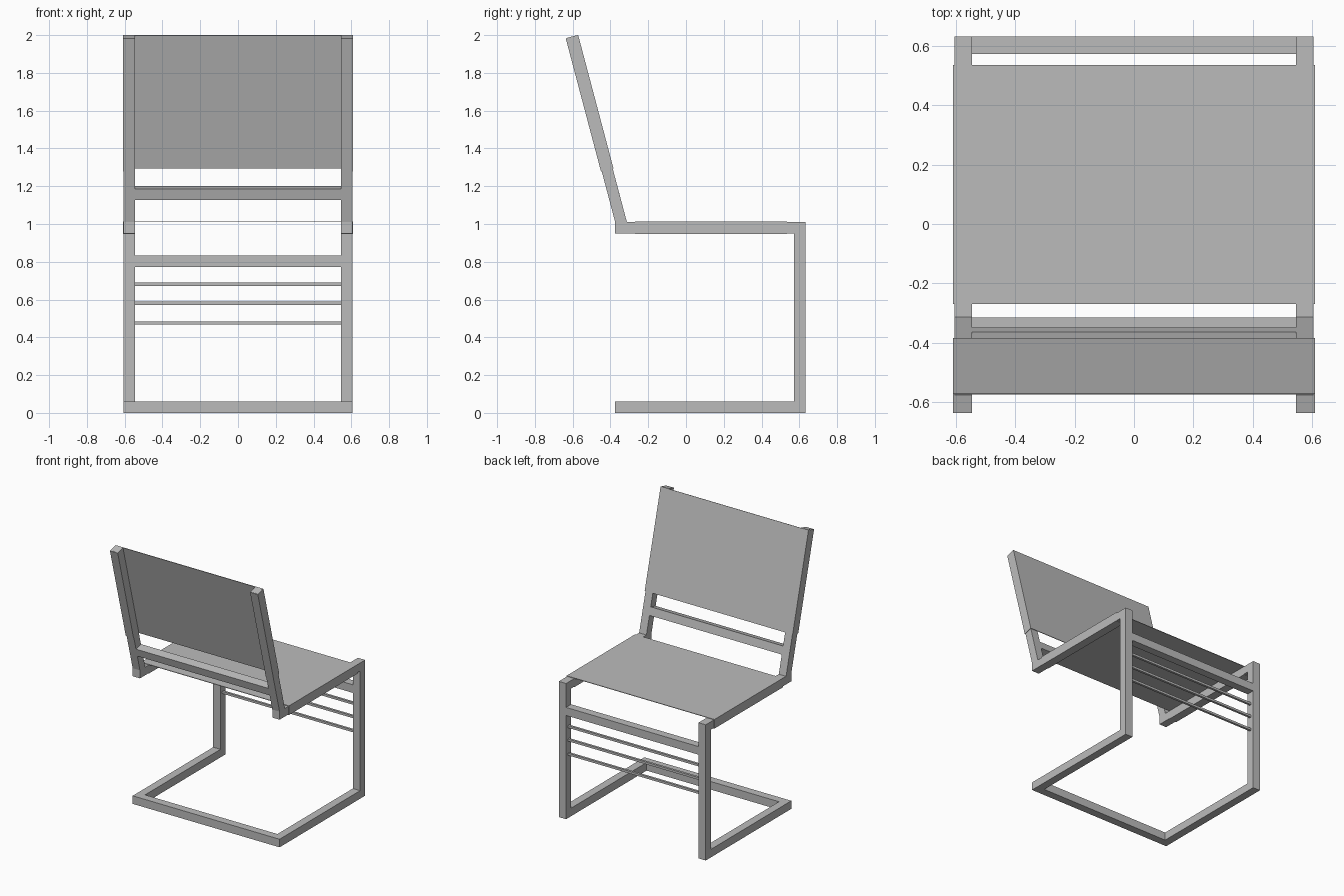
import bpy, bmesh, math
from mathutils import Vector

cube = bpy.data.objects.get("Cube")
if cube:
    bpy.data.objects.remove(cube, do_unlink=True)

grey = bpy.data.materials.new("plain grey")
grey.use_nodes = True
grey.diffuse_color = (0.5, 0.5, 0.5, 1)
grey.node_tree.nodes["Principled BSDF"].inputs["Base Color"].default_value = (0.5, 0.5, 0.5, 1)

X, Y, Z = Vector((1, 0, 0)), Vector((0, 1, 0)), Vector((0, 0, 1))
W = 0.06                 # bar thickness
OUT = 0.605              # outer half width of the frame
INN = OUT - W
BACK, FRONT = -0.375, 0.632
SEAT = 0.95              # underside of the seat rails
LEAN = math.radians(14.83)
UP = Vector((0, -math.sin(LEAN), math.cos(LEAN)))    # along the back posts
FACE = Vector((0, math.cos(LEAN), math.sin(LEAN)))   # towards the sitter
TOP = Vector((0, -0.575, 2.0)) - FACE * W            # rear top edge of the posts


def prism(name, profile, origin, u, v, along):
    """Extrude a flat profile, drawn on axes u and v, by the vector along."""
    bm = bmesh.new()
    face = bm.faces.new([bm.verts.new(origin + u * a + v * b) for a, b in profile])
    ext = bmesh.ops.extrude_face_region(bm, geom=[face])
    moved = [g for g in ext["geom"] if isinstance(g, bmesh.types.BMVert)]
    bmesh.ops.translate(bm, verts=moved, vec=along)
    bmesh.ops.recalc_face_normals(bm, faces=bm.faces)
    mesh = bpy.data.meshes.new(name)
    bm.to_mesh(mesh)
    bm.free()
    mesh.materials.append(grey)
    obj = bpy.data.objects.new(name, mesh)
    bpy.context.collection.objects.link(obj)
    return obj


def rect(a0, a1, b0, b1):
    return [(a0, b0), (a1, b0), (a1, b1), (a0, b1)]


def cross_bar(name, y, z, size, half=INN):
    prism(name, rect(y, y + size, z, z + size), X * -half, Y, Z, X * 2 * half)


# Side frames: floor runner, front leg and seat rail in one bent bar, plus back post
side_profile = [(BACK, 0), (FRONT, 0), (FRONT, SEAT + W), (BACK, SEAT + W),
                (BACK, SEAT), (FRONT - W, SEAT), (FRONT - W, W), (BACK, W)]
post_profile = [(BACK, SEAT + W), (-0.313, SEAT + W), (-0.575, 2.0), (TOP.y, TOP.z)]
for side, x in (("right", -OUT), ("left", INN)):
    prism(side + "_side_frame", side_profile, X * x, Y, Z, X * W)
    prism(side + "_back_post", post_profile, X * x, Y, Z, X * W)

# Cross bars
cross_bar("floor_back_bar", BACK, 0, W)
cross_bar("front_leg_bar", FRONT - W, 0.772, W)
prism("lower_back_bar", rect(-INN, INN, 0, W), TOP - UP * 0.887, X, FACE, UP * W)

# Thin rods between the front legs
for i, z in enumerate((0.672, 0.572, 0.467)):
    cross_bar("front_rod_%d" % (i + 1), FRONT - W / 2 - 0.009, z, 0.017)

# Fabric slings: a taut sheet wrapped around the outside and rear of both bars
E = 0.004
half_sling = [(INN, W), (OUT, W), (OUT, 0), (INN, 0),
              (INN, -E), (OUT + E, -E), (OUT + E, W + E)]
sling = half_sling + [(-a, b) for a, b in reversed(half_sling)]
prism("seat_sling", sling, Vector((0, -0.27, SEAT)), X, Z, Y * 0.805)
prism("back_sling", sling, TOP - UP * 0.731, X, FACE, UP * 0.73)
